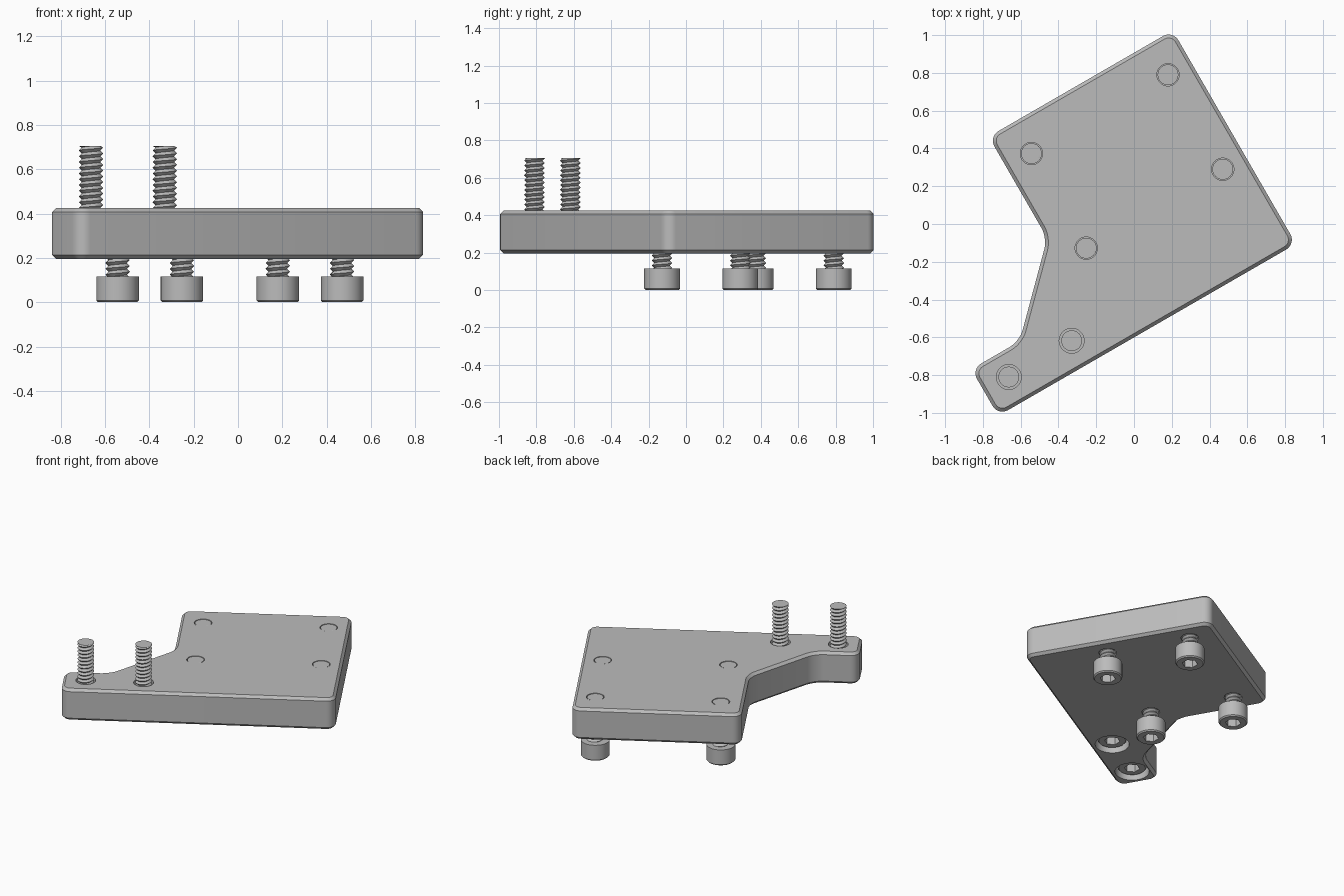
import bpy, bmesh
from math import pi, sin, cos, radians
from mathutils import Matrix

if "Cube" in bpy.data.objects:
    bpy.data.objects.remove(bpy.data.objects["Cube"])

grey = bpy.data.materials.new("machined grey")
grey.use_nodes = True
grey.diffuse_color = (0.5, 0.5, 0.5, 1)
grey.node_tree.nodes["Principled BSDF"].inputs["Base Color"].default_value = (0.5, 0.5, 0.5, 1)

PLATE_BOTTOM, PLATE_TOP = 0.196, 0.425
THREAD_R, HEAD_R, HEAD_H = 0.055, 0.096, 0.116


def finish(bm, name, angle=30):
    """Turn a bmesh into a linked, shaded object."""
    bmesh.ops.recalc_face_normals(bm, faces=bm.faces)
    mesh = bpy.data.meshes.new(name)
    bm.to_mesh(mesh)
    bm.free()
    mesh.materials.append(grey)
    obj = bpy.data.objects.new(name, mesh)
    bpy.context.collection.objects.link(obj)
    smooth(obj, angle)
    return obj


def smooth(obj, angle=30):
    bpy.ops.object.select_all(action='DESELECT')
    bpy.context.view_layer.objects.active = obj
    obj.select_set(True)
    bpy.ops.object.shade_smooth_by_angle(angle=radians(angle))


def lathe(bm, rings, n=36):
    """Stack rings of (radius, z, is_hexagon) and cap both ends."""
    rows = []
    for r, z, is_hex in rings:
        row = []
        for i in range(n):
            a = 2 * pi * i / n
            rr = r / cos((a + pi / 6) % (pi / 3) - pi / 6) if is_hex else r
            row.append(bm.verts.new((rr * cos(a), rr * sin(a), z)))
        rows.append(row)
    for low, high in zip(rows, rows[1:]):
        for i in range(n):
            j = (i + 1) % n
            bm.faces.new((low[i], low[j], high[j], high[i]))
    bm.faces.new(rows[0])
    bm.faces.new(rows[-1])


def thread(bm, z0, z1, pitch=0.026, n=24):
    """Helical ridge between two heights around a plain core."""
    root = THREAD_R - 0.013
    crest_row, root_row = [], []
    for i in range(int(((z1 - z0) / pitch + 2) * n)):
        a = 2 * pi * i / n
        for row, r, lift in ((crest_row, THREAD_R, -1), (root_row, root, -0.5)):
            z = min(max(z0 + pitch * (i / n + lift), z0), z1)
            row.append(bm.verts.new((r * cos(a), r * sin(a), z)))
    for i in range(len(crest_row) - 1):
        bm.faces.new((crest_row[i], crest_row[i + 1], root_row[i + 1], root_row[i]))
        if i + n + 1 < len(crest_row):
            bm.faces.new((root_row[i], root_row[i + 1], crest_row[i + n + 1], crest_row[i + n]))
    lathe(bm, [(root, z0, False), (root, z1, False)], n)


def screw(name, x, y, z, tip):
    """Socket head screw, head down, thread pointing up."""
    bm = bmesh.new()
    lathe(bm, [(0.045, 0.06, True), (0.045, 0, True), (HEAD_R - 0.008, 0, False),
               (HEAD_R, 0.008, False), (HEAD_R, HEAD_H, False)])
    head = finish(bm, name + "_head")
    bm = bmesh.new()
    thread(bm, HEAD_H - 0.004, tip - z)
    shank = finish(bm, name + "_thread")
    head.location = shank.location = (x, y, z)


# Mounting plate: outline in its own square frame, turned 30 degrees
outline = [(-1.13, -0.52), (0.69, -0.52), (0.69, 0.785), (-0.435, 0.785),
           (-0.435, 0.165), (-0.835, -0.235), (-1.13, -0.235)]
bm = bmesh.new()
base = bm.faces.new([bm.verts.new((x, y, PLATE_BOTTOM)) for x, y in outline])
up = bmesh.ops.extrude_face_region(bm, geom=[base])["geom"]
bmesh.ops.translate(bm, verts=[g for g in up if isinstance(g, bmesh.types.BMVert)],
                    vec=(0, 0, PLATE_TOP - PLATE_BOTTOM))
bmesh.ops.recalc_face_normals(bm, faces=bm.faces)
corners = [e for e in bm.edges if abs(e.verts[0].co.z - e.verts[1].co.z) > 0.1]
bmesh.ops.bevel(bm, geom=corners, offset=0.06, offset_type='OFFSET',
                segments=8, profile=0.5, affect='EDGES')
bm.normal_update()
rims = [e for e in bm.edges if any(abs(f.normal.z) > 0.9 for f in e.link_faces)]
bmesh.ops.bevel(bm, geom=rims, offset=0.018, offset_type='OFFSET', segments=1, affect='EDGES')
bmesh.ops.rotate(bm, verts=bm.verts, cent=(0, 0, 0), matrix=Matrix.Rotation(radians(30), 3, 'Z'))
plate = finish(bm, "mounting_plate")

# Screws and the holes they pass through
hanging = [(0.18, 0.79), (-0.543, 0.373), (0.47, 0.29), (-0.253, -0.128)]
sunken = [(-0.33, -0.618), (-0.663, -0.81)]
bm = bmesh.new()
for x, y in hanging + sunken:
    deep = (x, y) in sunken
    r = 0.066 if deep else 0.059
    if deep:
        rings = [(0.113, 0.1, False), (0.113, 0.34, False), (r, 0.34, False), (r, 0.6, False)]
    else:
        rings = [(r, 0.1, False), (r, 0.6, False)]
    start = len(bm.verts)
    lathe(bm, rings)
    bm.verts.ensure_lookup_table()
    bmesh.ops.translate(bm, verts=bm.verts[start:], vec=(x, y, 0))
cutter = finish(bm, "hole_cutter")
cutter.hide_render = True

holes = plate.modifiers.new("holes", 'BOOLEAN')
holes.operation = 'DIFFERENCE'
holes.solver = 'EXACT'
holes.object = cutter
bpy.context.view_layer.objects.active = plate
bpy.ops.object.modifier_apply(modifier=holes.name)
bpy.data.objects.remove(cutter)
smooth(plate)

for k, (x, y) in enumerate(hanging):
    screw(f"lower_screw_{k + 1}", x, y, 0, PLATE_TOP - 0.002)
for k, (x, y) in enumerate(sunken):
    screw(f"upright_screw_{k + 1}", x, y, 0.222, 0.705)
